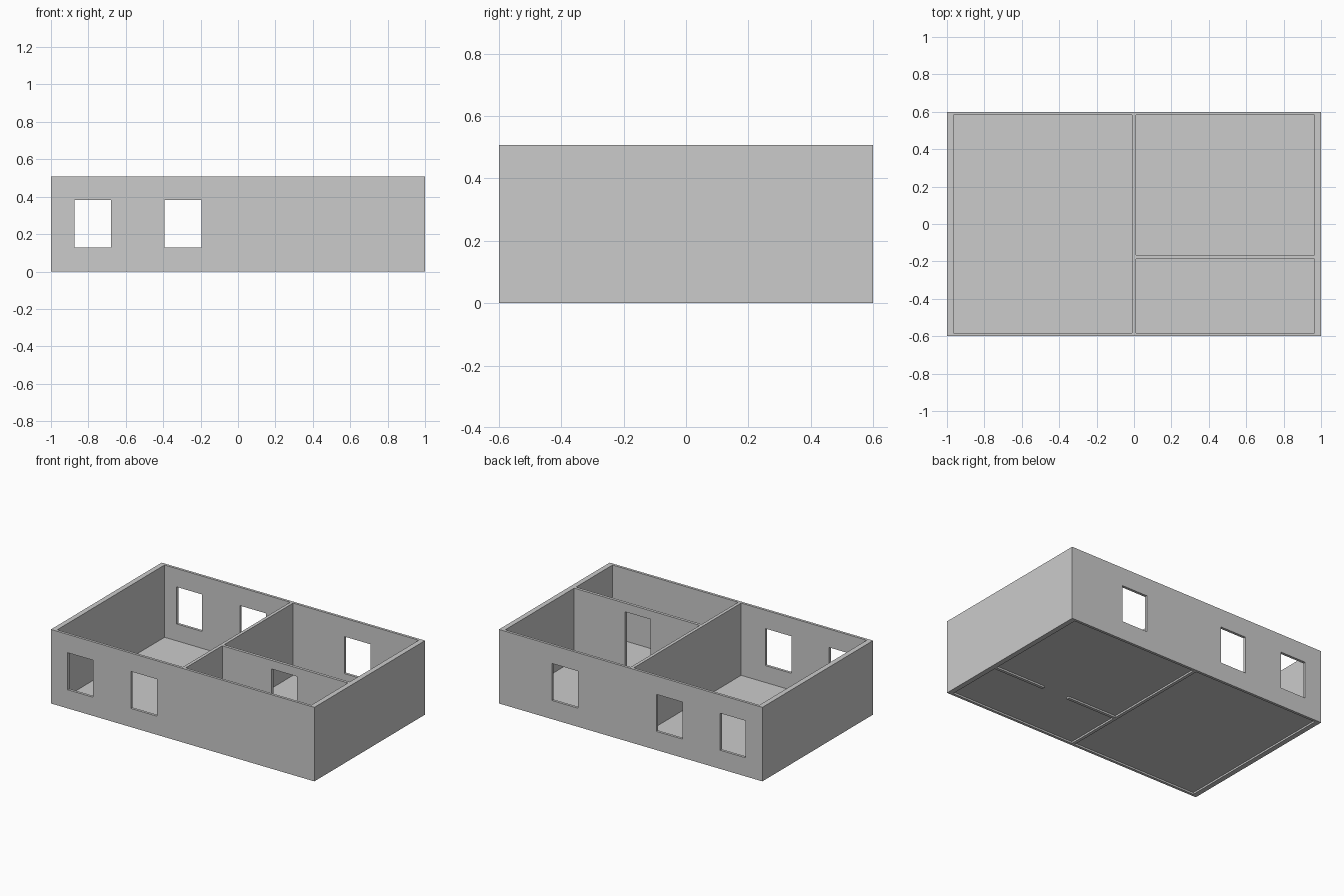
import bpy
import bmesh
from mathutils import Matrix, Vector

cube = bpy.data.objects.get("Cube")
if cube:
    bpy.data.objects.remove(cube, do_unlink=True)

WIDTH, DEPTH, HEIGHT = 2.0, 1.2, 0.508
FLOOR_Z = 0.012
OVER = 0.1  # how far cutters reach past the surface


def box(name, x, y, z):
    """Box object from (low, high) ranges on each axis."""
    low, high = map(Vector, zip(x, y, z))
    bm = bmesh.new()
    bmesh.ops.create_cube(
        bm, size=1,
        matrix=Matrix.Translation((low + high) / 2) @ Matrix.Diagonal((*(high - low), 1)))
    mesh = bpy.data.meshes.new(name)
    bm.to_mesh(mesh)
    bm.free()
    obj = bpy.data.objects.new(name, mesh)
    bpy.context.collection.objects.link(obj)
    return obj


def carve(target, x, y, z):
    """Cut a box-shaped opening out of the target."""
    cutter = box("opening_cutter", x, y, z)
    cutter.hide_render = True
    mod = target.modifiers.new("opening", 'BOOLEAN')
    mod.operation = 'DIFFERENCE'
    mod.solver = 'EXACT'
    mod.object = cutter
    bpy.context.view_layer.objects.active = target
    bpy.ops.object.modifier_apply(modifier=mod.name)
    bpy.data.objects.remove(cutter, do_unlink=True)


# Solid block that becomes the walls
hx, hy = WIDTH / 2, DEPTH / 2
walls = box("walls", (-hx, hx), (-hy, hy), (0, HEIGHT))

# Three rooms, open above and below
inner_x, inner_y, divider = 0.965, 0.582, 0.011
cross_wall = (-0.186, -0.166)
full_height = (-OVER, HEIGHT + OVER)
carve(walls, (-inner_x, -divider), (-inner_y, inner_y), full_height)
carve(walls, (divider, inner_x), (cross_wall[1], inner_y), full_height)
carve(walls, (divider, inner_x), (-inner_y, cross_wall[0]), full_height)

# Windows: one pair in both long walls, one more at the back
window_z = (0.128, 0.382)
front = (-hy - OVER, -hy + OVER)
back = (hy - OVER, hy + OVER)
for span in ((-0.873, -0.679), (-0.392, -0.195)):
    carve(walls, span, front, window_z)
    carve(walls, span, back, window_z)
carve(walls, (0.4, 0.597), back, window_z)

# Doorway between the two rooms on the left side
carve(walls, (0.385, 0.58), (cross_wall[0] - 0.05, cross_wall[1] + 0.05), (-OVER, 0.449))

# Thin floor sheet just above the wall bottoms
bm = bmesh.new()
bmesh.ops.create_grid(
    bm, x_segments=1, y_segments=1, size=1,
    matrix=Matrix.Translation((0, 0, FLOOR_Z)) @ Matrix.Diagonal((inner_x, inner_y, 1, 1)))
floor_mesh = bpy.data.meshes.new("floor")
bm.to_mesh(floor_mesh)
bm.free()
bpy.context.collection.objects.link(bpy.data.objects.new("floor", floor_mesh))
